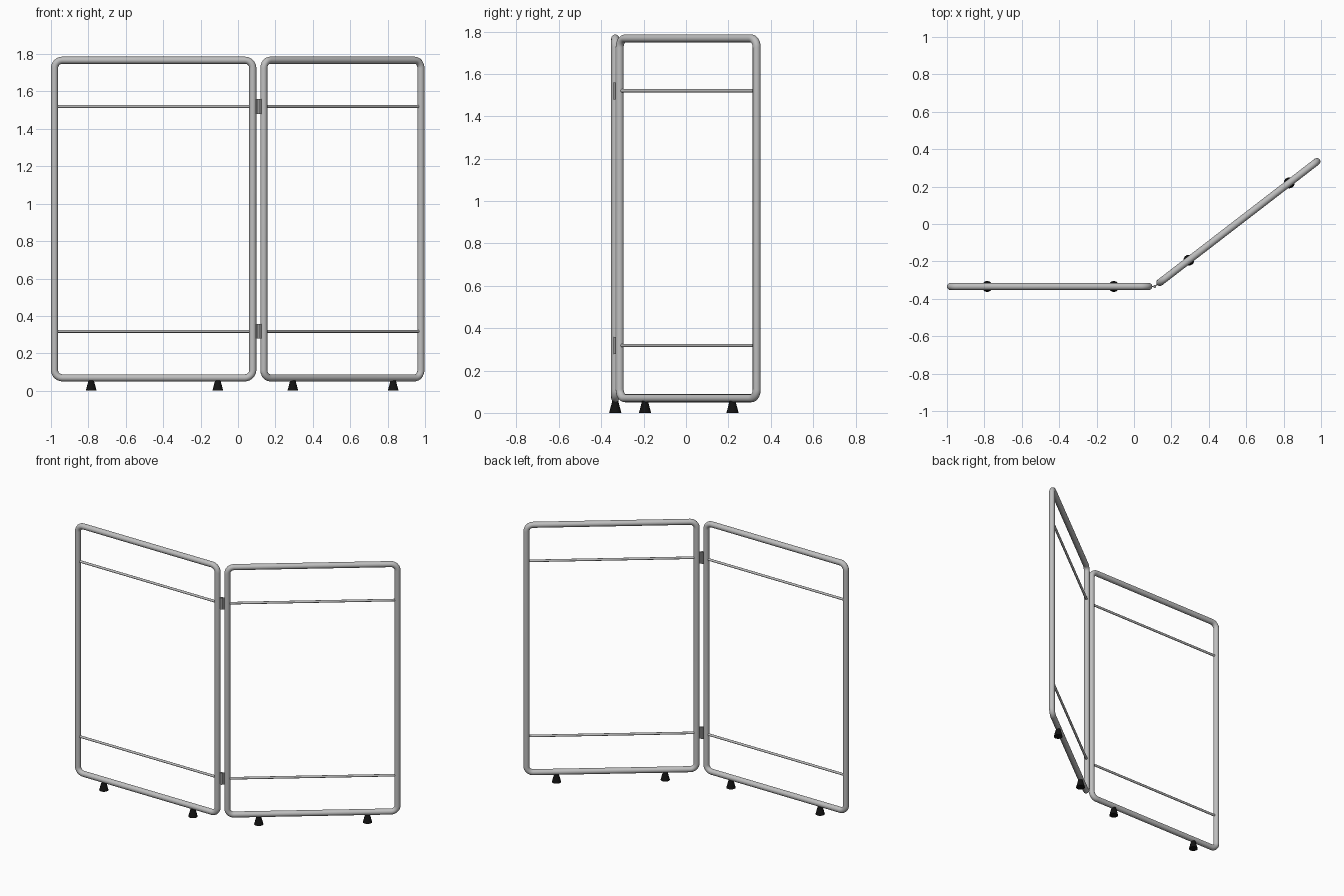
import bpy
import math
from mathutils import Matrix, Vector

if "Cube" in bpy.data.objects:
    bpy.data.objects.remove(bpy.data.objects["Cube"])

R = 0.019                 # frame tube radius
LENGTH = 1.06             # panel length between tube centres
Z0, Z1 = 0.069, 1.767     # lower and upper tube centres
CORNER = 0.042            # centreline corner radius
BAR_Z = (0.318, 1.52)
ANGLE = math.radians(37.6)


def material(name, rgb):
    m = bpy.data.materials.new(name)
    m.diffuse_color = (*rgb, 1)
    m.use_nodes = True
    m.node_tree.nodes["Principled BSDF"].inputs["Base Color"].default_value = m.diffuse_color
    return m


metal = material("grey metal", (0.52, 0.52, 0.52))
hinge_metal = material("hinge grey", (0.3, 0.3, 0.3))
rubber = material("black rubber", (0.006, 0.006, 0.006))


def finish(obj, name, mat, matrix):
    obj.name = name
    obj.data.materials.clear()
    obj.data.materials.append(mat)
    obj.matrix_world = matrix
    bpy.ops.object.select_all(action='DESELECT')
    obj.select_set(True)
    bpy.context.view_layer.objects.active = obj
    bpy.ops.object.shade_smooth_by_angle(angle=math.radians(40))


def frame(name, matrix):
    # Rounded rectangle path swept with a round section
    pts = []
    corners = [(LENGTH - CORNER, Z1 - CORNER), (CORNER, Z1 - CORNER),
               (CORNER, Z0 + CORNER), (LENGTH - CORNER, Z0 + CORNER)]
    for i, (cx, cz) in enumerate(corners):
        for k in range(9):
            a = math.pi / 2 * (i + k / 8)
            pts.append((cx + CORNER * math.cos(a), 0, cz + CORNER * math.sin(a)))
    cu = bpy.data.curves.new(name, 'CURVE')
    cu.dimensions = '3D'
    cu.bevel_depth = R
    cu.bevel_resolution = 6
    sp = cu.splines.new('POLY')
    sp.points.add(len(pts) - 1)
    for p, co in zip(sp.points, pts):
        p.co = (*co, 1)
    sp.use_cyclic_u = True
    obj = bpy.data.objects.new(name, cu)
    bpy.context.collection.objects.link(obj)
    bpy.ops.object.select_all(action='DESELECT')
    obj.select_set(True)
    bpy.context.view_layer.objects.active = obj
    bpy.ops.object.convert(target='MESH')
    finish(bpy.context.object, name, metal, matrix)


def panel(prefix, matrix):
    frame(prefix + "_frame", matrix)
    # Thin horizontal rails
    for label, z in zip(("lower", "upper"), BAR_Z):
        bpy.ops.mesh.primitive_cylinder_add(vertices=16, radius=0.008, depth=LENGTH - 0.024)
        finish(bpy.context.object, f"{prefix}_{label}_rail", metal,
               matrix @ Matrix.Translation((LENGTH / 2, 0, z)) @ Matrix.Rotation(math.pi / 2, 4, 'Y'))
    # Tapered feet
    for label, x in (("left", 0.196), ("right", LENGTH - 0.187)):
        bpy.ops.mesh.primitive_cone_add(vertices=24, radius1=0.029, radius2=0.014, depth=0.056)
        finish(bpy.context.object, f"{prefix}_{label}_foot", rubber,
               matrix @ Matrix.Translation((x, 0, 0.028)))


left = Matrix.Translation((-0.981, -0.334, 0))
right = Matrix.Translation((0.138, -0.313, 0)) @ Matrix.Rotation(ANGLE, 4, 'Z')
panel("left_panel", left)
panel("right_panel", right)

# Hinges: a knuckle with a leaf reaching each frame
pivot = Vector((0.11, -0.334, 0))
for label, z in zip(("lower", "upper"), BAR_Z):
    at = Matrix.Translation(pivot + Vector((0, 0, z)))
    bpy.ops.mesh.primitive_cylinder_add(vertices=16, radius=0.008, depth=0.08)
    finish(bpy.context.object, label + "_hinge_knuckle", hinge_metal, at)
    for side, rot, sign in (("left", 0, -1), ("right", ANGLE, 1)):
        bpy.ops.mesh.primitive_cube_add(size=1)
        leaf = bpy.context.object
        leaf.data.transform(Matrix.Diagonal((0.02, 0.005, 0.08, 1)))
        finish(leaf, f"{label}_hinge_{side}_leaf", hinge_metal,
               at @ Matrix.Rotation(rot, 4, 'Z') @ Matrix.Translation((sign * 0.01, 0, 0)))
